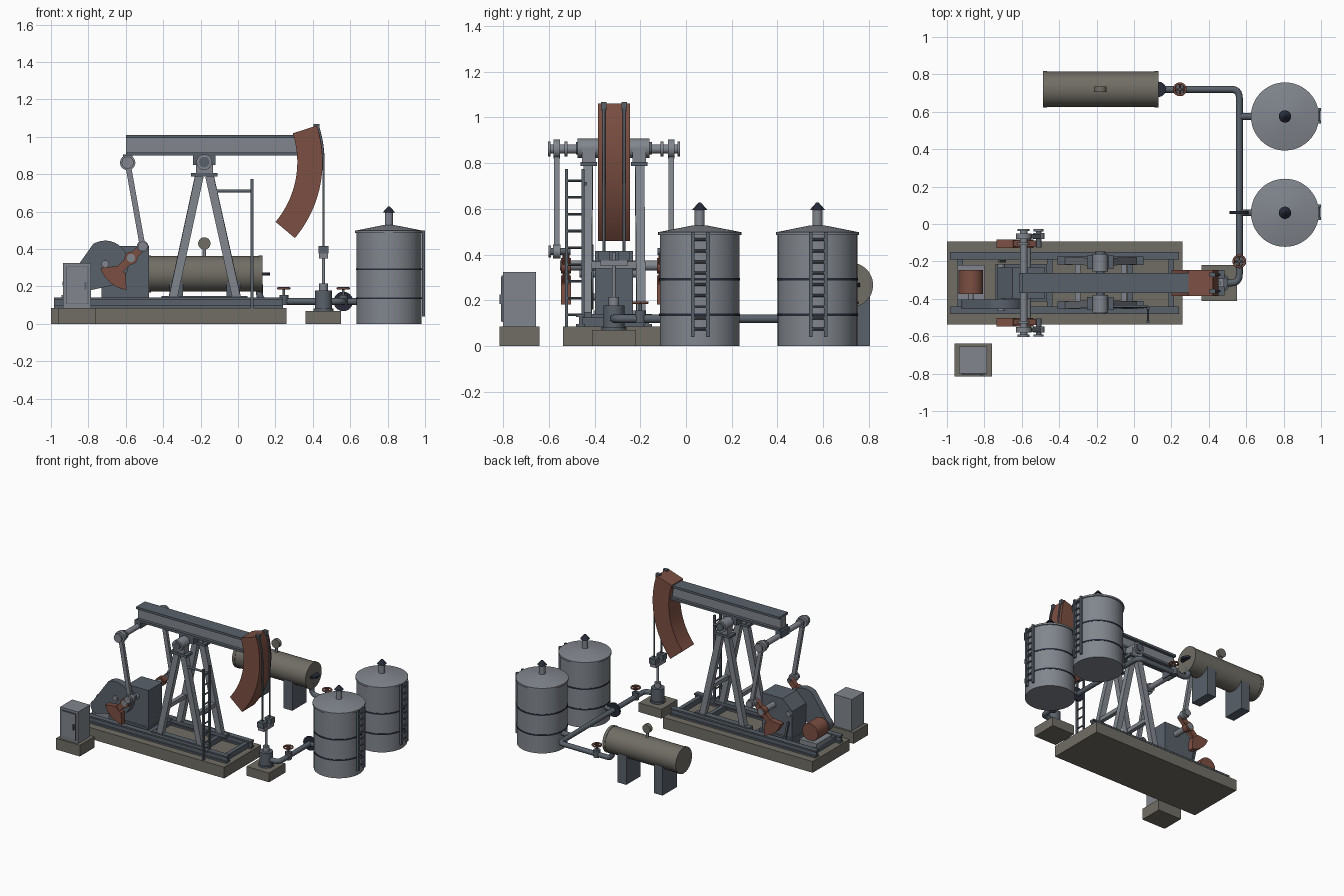
import bpy, bmesh, math
from mathutils import Vector, Matrix

if "Cube" in bpy.data.objects:
    bpy.data.objects.remove(bpy.data.objects["Cube"])


def mat(name, r, g, b):
    m = bpy.data.materials.new(name)
    m.diffuse_color = (r, g, b, 1)
    m.use_nodes = True
    m.node_tree.nodes["Principled BSDF"].inputs["Base Color"].default_value = m.diffuse_color
    return m


STEEL = mat("steel", .22, .24, .27)
DARK = mat("dark_steel", .10, .12, .145)
BRICK = mat("brick_red", .20, .078, .055)
CONC = mat("concrete", .165, .155, .13)
NAVY = mat("navy", .02, .024, .04)
Y0 = -0.315                      # centre plane of the pump


def add(name, bm, m, smooth=True):
    bmesh.ops.recalc_face_normals(bm, faces=bm.faces)
    me = bpy.data.meshes.new(name)
    bm.to_mesh(me)
    bm.free()
    o = bpy.data.objects.new(name, me)
    bpy.context.collection.objects.link(o)
    me.materials.append(m)
    if smooth:
        bpy.ops.object.select_all(action='DESELECT')
        o.select_set(True)
        bpy.context.view_layer.objects.active = o
        bpy.ops.object.shade_smooth_by_angle(angle=math.radians(35))
    return o


def box(name, x0, x1, y0, y1, z0, z1, m):
    bm = bmesh.new()
    bmesh.ops.create_cube(bm, size=1, matrix=Matrix.Translation(((x0 + x1) / 2, (y0 + y1) / 2, (z0 + z1) / 2))
                          @ Matrix.Diagonal((x1 - x0, y1 - y0, z1 - z0, 1)))
    return add(name, bm, m, False)


def along(p, q):
    p, q = Vector(p), Vector(q)
    return Matrix.Translation((p + q) / 2) @ (q - p).to_track_quat('Z', 'Y').to_matrix().to_4x4(), (q - p).length


def cyl(name, p, q, r, m, r2=None, seg=32):
    t, l = along(p, q)
    bm = bmesh.new()
    bmesh.ops.create_cone(bm, cap_ends=True, segments=seg, radius1=r, radius2=r if r2 is None else r2, depth=l, matrix=t)
    return add(name, bm, m)


def beam(name, p, q, w, d, m):
    t, l = along(p, q)
    bm = bmesh.new()
    bmesh.ops.create_cube(bm, size=1, matrix=t @ Matrix.Diagonal((w, d, l, 1)))
    return add(name, bm, m, False)


def prism(name, pts, y0, y1, m):
    """Side profile (x, z) extruded along y."""
    bm = bmesh.new()
    f = bm.faces.new([bm.verts.new((x, y0, z)) for x, z in pts])
    r = bmesh.ops.extrude_face_region(bm, geom=[f])
    bmesh.ops.translate(bm, vec=(0, y1 - y0, 0), verts=[v for v in r['geom'] if isinstance(v, bmesh.types.BMVert)])
    return add(name, bm, m)


def arc(cx, cz, r, a0, a1, n):
    return [(cx + r * math.cos(math.radians(a0 + (a1 - a0) * i / n)),
             cz + r * math.sin(math.radians(a0 + (a1 - a0) * i / n))) for i in range(n + 1)]


def pipe(name, pts, r, m, bend=0.0):
    """Tube along a path with rounded corners."""
    pts = [Vector(p) for p in pts]
    path = [pts[0]]
    for a, b, c in zip(pts, pts[1:], pts[2:]):
        if bend:
            s, e = b + (a - b).normalized() * bend, b + (c - b).normalized() * bend
            path += [s * (1 - t) ** 2 + b * 2 * t * (1 - t) + e * t * t for t in (i / 6 for i in range(7))]
        else:
            path.append(b)
    path.append(pts[-1])
    cu = bpy.data.curves.new(name, 'CURVE')
    cu.dimensions, cu.bevel_depth, cu.bevel_resolution, cu.use_fill_caps = '3D', r, 4, True
    sp = cu.splines.new('POLY')
    sp.points.add(len(path) - 1)
    for sv, v in zip(sp.points, path):
        sv.co = (*v, 1)
    tmp = bpy.data.objects.new(name, cu)
    bpy.context.collection.objects.link(tmp)
    bm = bmesh.new()
    bm.from_mesh(tmp.evaluated_get(bpy.context.evaluated_depsgraph_get()).to_mesh())
    bpy.data.objects.remove(tmp)
    return add(name, bm, m)


def ladder(name, x, y, half, z0, z1, n, r):
    for s in (-1, 1):
        box(name + "_rail", x - r, x + r, y + s * half - r, y + s * half + r, z0, z1, DARK)
    for i in range(n):
        z = z0 + (z1 - z0) * (i + .7) / (n + .4)
        cyl(name + "_rung", (x, y - half, z), (x, y + half, z), r * .8, DARK, seg=8)


def valve(x, y):
    cyl("valve_stem", (x, y, .12), (x, y, .195), .007, DARK, seg=12)
    cyl("valve_body", (x, y, .10), (x, y, .155), .024, DARK, seg=20)
    ring = [(x + a, y + b, .19) for a, b in arc(0, 0, .031, 0, 360, 24)]
    pipe("valve_wheel", ring, .006, BRICK)
    for dx, dy in ((.03, 0), (0, .03)):
        cyl("valve_spoke", (x - dx, y - dy, .19), (x + dx, y + dy, .19), .005, BRICK, seg=8)


# Foundation and skid rails (I-sections)
box("foundation", -1, .26, Y0 - .222, Y0 + .222, 0, .085, CONC)
for s in (-1, 1):
    y = Y0 + s * .146
    for z0, z1, w in ((.085, .097, .02), (.097, .128, .008), (.128, .14, .02)):
        box("skid_rail", -.985, .24, y - w, y + w, z0, z1, DARK)
for x in (-.93, -.45, -.02, .2):
    box("skid_cross_member", x - .015, x + .015, Y0 - .14, Y0 + .14, .085, .125, DARK)

# Walking beam
for n, z0, z1, w, m in (("beam_lower_flange", .9, .917, .053, DARK), ("beam_web", .917, .993, .03, STEEL),
                        ("beam_upper_flange", .993, 1.01, .053, DARK)):
    box(n, -.6, .325, Y0 - w, Y0 + w, z0, z1, m)

# Horse head: arc about the beam pivot
PX, PZ = -.18, .865
prism("horse_head", arc(PX, PZ, .632, -40, 18, 24) + arc(PX, PZ, .497, 18, -40, 24), Y0 - .07, Y0 + .07, BRICK)
for s in (-1, 1):
    y = Y0 + s * .044
    box("cable_anchor", .405, .437, y - .012, y + .012, 1.03, 1.068, DARK)
    pipe("bridle_cable", [(x, y, z) for x, z in arc(PX, PZ, .637, 18, 0, 10)] + [(.457, y, .37)], .006, DARK)
    box("cable_clamp", .43, .484, y - .024, y + .024, .375, .417, DARK)
box("carrier_bar", .432, .482, Y0 - .06, Y0 + .06, .35, .376, STEEL)
cyl("polished_rod", (.457, Y0, .15), (.457, Y0, .41), .009, STEEL, seg=16)

# Samson post
for s in (-1, 1):
    for x0, x1 in ((-.35, -.207), (-.005, -.152)):
        beam("post_leg", (x0, Y0 + s * .118, .13), (x1, Y0 + s * .112, .79), .04, .045, STEEL)
    box("post_foot_plate", -.41, .05, Y0 + s * .118 - .022, Y0 + s * .118 + .022, .125, .15, DARK)
    y = Y0 + s * .11
    box("post_cap_plate", -.25, -.11, y - .036, y + .036, .787, .806, DARK)
    box("pivot_bearing_block", -.225, -.135, y - .03, y + .03, .806, .86, STEEL)
    cyl("pivot_bearing", (PX, y - .05, PZ), (PX, y + .045, PZ), .042, STEEL)
    cyl("pivot_bearing_cap", (PX, y + s * .04, PZ), (PX, y + s * .057, PZ), .028, DARK)
for x in (-.30, -.055):
    box("post_cross_strut", x - .015, x + .015, Y0 - .115, Y0 + .115, .34, .37, STEEL)
cyl("pivot_shaft", (PX, Y0 - .15, PZ), (PX, Y0 + .15, PZ), .022, DARK)
box("beam_saddle", -.24, -.12, Y0 - .05, Y0 + .05, .85, .902, DARK)

# Equalizer, pitman arms and cranks
EX, EZ, HX, HZ = -.59, .862, -.572, .352
KX, KZ = -.51, .414
box("tail_bearing", -.615, -.565, Y0 - .05, Y0 + .05, .85, .905, DARK)
cyl("equalizer_shaft", (EX, Y0 - .285, EZ), (EX, Y0 + .285, EZ), .02, STEEL)
cyl("crank_shaft", (HX, Y0 - .235, HZ), (HX, Y0 + .235, HZ), .022, STEEL)
c45 = math.sqrt(.5)
for s in (-1, 1):
    y = Y0 + s * .25
    for d, r in ((.283, .032), (.21, .032)):
        cyl("equalizer_collar", (EX, Y0 + s * d - .006, EZ), (EX, Y0 + s * d + .006, EZ), r, STEEL)
    cyl("pitman_upper_eye", (EX, y - .014, EZ), (EX, y + .014, EZ), .041, STEEL)
    cyl("pitman_lower_eye", (KX, y - .016, KZ), (KX, y + .016, KZ), .031, STEEL)
    beam("pitman_arm", (EX, y, EZ), (KX, y, KZ), .024, .03, STEEL)
    cyl("crank_pin", (KX, Y0 + s * .19, KZ), (KX, Y0 + s * .285, KZ), .015, DARK, seg=20)
    cyl("crank_pin_cap", (KX, Y0 + s * .275, KZ), (KX, Y0 + s * .287, KZ), .026, STEEL)
    yc = Y0 + s * .21
    beam("crank_arm", (HX - .1 * c45, yc, HZ - .1 * c45), (KX, yc, KZ), .032, .042, BRICK)
    cyl("crank_hub", (HX, yc - .022, HZ), (HX, yc + .022, HZ), .034, BRICK)
    prism("counterweight", arc(HX, HZ, .172, 198, 262, 14) + arc(HX, HZ, .085, 250, 210, 4), yc - .022, yc + .022, BRICK)

# Gearbox, belt guard and motor
box("gearbox_base", -.74, -.465, Y0 - .1, Y0 + .1, .085, .14, DARK)
prism("gearbox", [(-.73, .13), (-.475, .13), (-.475, .417), (-.65, .417), (-.73, .34)], Y0 - .083, Y0 + .083, DARK)
prism("belt_guard", arc(-.71, .32, .125, -60, 121, 20) + arc(-.872, .21, .05, 121, 300, 14), Y0 - .14, Y0 - .09, DARK)
cyl("guard_drive_shaft", (-.71, Y0 - .15, .32), (-.71, Y0 + .1, .32), .02, STEEL, seg=20)
box("motor_base", -.945, -.8, Y0 - .09, Y0 + .095, .085, .155, STEEL)
cyl("motor", (-.872, Y0 - .06, .215), (-.872, Y0 + .07, .215), .066, BRICK)
cyl("motor_shaft", (-.872, Y0 - .12, .215), (-.872, Y0, .215), .015, STEEL, seg=16)
beam("brake_lever", (-.69, Y0 + .115, .13), (-.72, Y0 + .115, .27), .014, .014, DARK)

# Post ladder with bracket
ladder("post_ladder", .075, -.487, .036, .085, .775, 9, .007)
cyl("ladder_bracket", (-.13, -.44, .71), (.075, -.44, .71), .008, DARK, seg=12)

# Control cabinet
box("cabinet_pad", -.96, -.76, -.815, -.64, 0, .085, CONC)
box("cabinet", -.935, -.785, -.8, -.655, .085, .325, STEEL)
box("cabinet_door", -.92, -.8, -.806, -.795, .105, .308, DARK)
box("cabinet_door_panel", -.915, -.805, -.808, -.8, .11, .303, STEEL)
box("cabinet_handle", -.82, -.811, -.816, -.805, .185, .225, DARK)

# Wellhead
WX = .457
box("wellhead_pad", .36, .55, Y0 - .097, Y0 + .097, 0, .07, CONC)
cyl("wellhead_flange", (WX, Y0, .07), (WX, Y0, .083), .054, DARK)
cyl("wellhead_body", (WX, Y0, .08), (WX, Y0, .178), .046, DARK)
cyl("stuffing_box", (WX, Y0, .17), (WX, Y0, .215), .023, STEEL)

# Flow line with valves and tank branches
SY, LX, PZL = .72, .563, .12
pipe("flow_line", [(WX, Y0, PZL), (LX, Y0, PZL), (LX, SY, PZL), (.115, SY, PZL), (.115, SY, .21)], .0185, DARK, .045)
valve(LX, -.2)
valve(.245, SY)
cyl("line_flange", (LX, .053, PZL), (LX, .069, PZL), .052, NAVY)

# Storage tanks
TX = .807
for ty in (.06, .575):
    cyl("tank_branch_pipe", (LX, ty, PZL), (TX - .15, ty, PZL), .0185, DARK, seg=20)
    cyl("tank_shell", (TX, ty, 0), (TX, ty, .49), .174, STEEL, seg=48)
    cyl("tank_eave", (TX, ty, .485), (TX, ty, .498), .182, STEEL, seg=48)
    cyl("tank_roof", (TX, ty, .498), (TX, ty, .528), .182, STEEL, .03, seg=48)
    for z in (.137, .292):
        cyl("tank_band", (TX, ty, z - .005), (TX, ty, z + .005), .177, NAVY, seg=48)
    cyl("tank_vent", (TX, ty, .52), (TX, ty, .6), .022, STEEL, seg=20)
    cyl("tank_vent_cap", (TX, ty, .596), (TX, ty, .627), .033, NAVY, .006, seg=20)
    ladder("tank_ladder", .991, ty + .003, .033, .04, .5, 9, .008)

# Separator vessel
SZ = .267
cyl("separator", (-.48, SY, SZ), (.125, SY, SZ), .095, CONC, seg=48)
for x in (-.475, .12):
    cyl("separator_end_ring", (x - .011, SY, SZ), (x + .011, SY, SZ), .098, CONC, seg=48)
for x in (-.33, -.025):
    box("separator_leg", x - .037, x + .037, SY - .085, SY + .085, 0, .22, DARK)
cyl("separator_hatch", (.13, SY, SZ - .008), (.13, SY, SZ + .008), .041, NAVY)
cyl("gauge_stem", (-.18, SY, .35), (-.18, SY, .42), .009, STEEL, seg=12)
cyl("pressure_gauge", (-.18, SY - .014, .43), (-.18, SY + .014, .43), .033, CONC)
